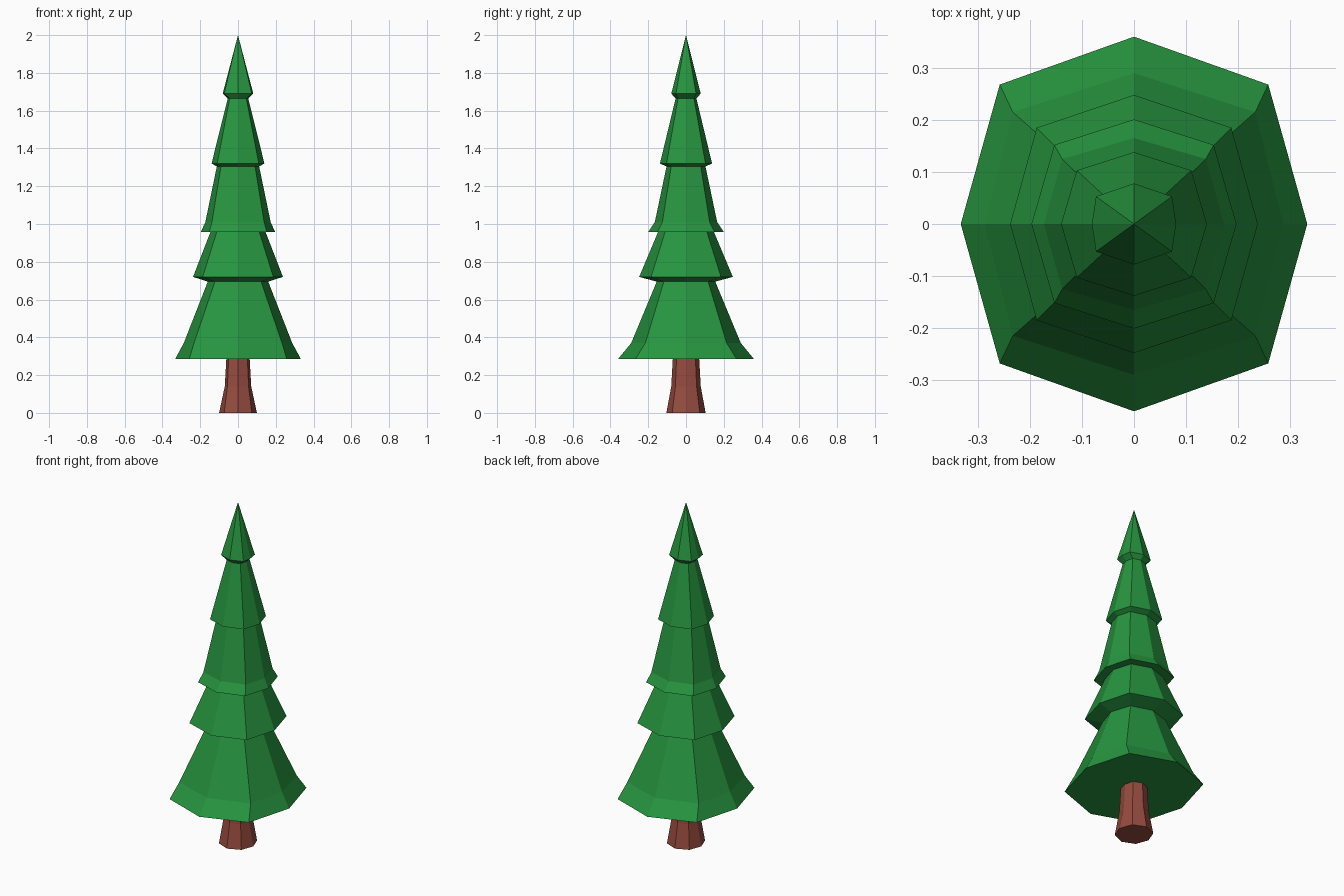
import bpy, bmesh

if "Cube" in bpy.data.objects:
    bpy.data.objects.remove(bpy.data.objects["Cube"])


def material(name, color):
    m = bpy.data.materials.new(name)
    m.diffuse_color = (*color, 1)
    m.use_nodes = True
    m.node_tree.nodes["Principled BSDF"].inputs["Base Color"].default_value = m.diffuse_color
    return m


def octagon_stack(name, rings, mat, apex=None):
    """Skin a stack of eight-sided rings (z, side x, side y, corner x, corner y)."""
    bm = bmesh.new()
    loops = []
    for z, x, y, cx, cy in rings:
        pts = [(x, 0), (cx, cy), (0, y), (-cx, cy),
               (-x, 0), (-cx, -cy), (0, -y), (cx, -cy)]
        loops.append([bm.verts.new((px, py, z)) for px, py in pts])
    for a, b in zip(loops, loops[1:]):
        for i in range(8):
            j = (i + 1) % 8
            bm.faces.new((a[i], a[j], b[j], b[i]))
    bm.faces.new(loops[0][::-1])
    top = loops[-1]
    if apex is None:
        bm.faces.new(top)
    else:
        tip = bm.verts.new((0, 0, apex))
        for i in range(8):
            bm.faces.new((top[i], top[(i + 1) % 8], tip))
    bmesh.ops.recalc_face_normals(bm, faces=bm.faces)
    mesh = bpy.data.meshes.new(name)
    bm.to_mesh(mesh)
    bm.free()
    mesh.materials.append(mat)
    ob = bpy.data.objects.new(name, mesh)
    bpy.context.collection.objects.link(ob)
    return ob


green = material("needles", (0.02, 0.30, 0.05))
brown = material("bark", (0.30, 0.07, 0.05))

# Flared trunk
octagon_stack("trunk", [
    (0.0, 0.10, 0.104, 0.073, 0.073),
    (0.14, 0.070, 0.078, 0.056, 0.056),
    (0.285, 0.062, 0.070, 0.050, 0.050),
], brown)

# Five-tier foliage, each tier overhanging the one below
octagon_stack("foliage", [
    (0.285, 0.333, 0.360, 0.258, 0.268),   # bottom tier with flared skirt
    (0.37, 0.287, 0.290, 0.233, 0.215),
    (0.695, 0.160, 0.155, 0.122, 0.117),
    (0.72, 0.238, 0.248, 0.187, 0.185),    # second tier
    (0.96, 0.145, 0.147, 0.112, 0.110),
    (0.957, 0.197, 0.201, 0.153, 0.152),   # third tier
    (1.01, 0.173, 0.165, 0.138, 0.125),
    (1.305, 0.112, 0.103, 0.090, 0.078),
    (1.32, 0.140, 0.138, 0.110, 0.103),    # fourth tier
    (1.665, 0.054, 0.055, 0.044, 0.042),
    (1.69, 0.081, 0.078, 0.073, 0.053),    # top cone
], green, apex=2.0)
